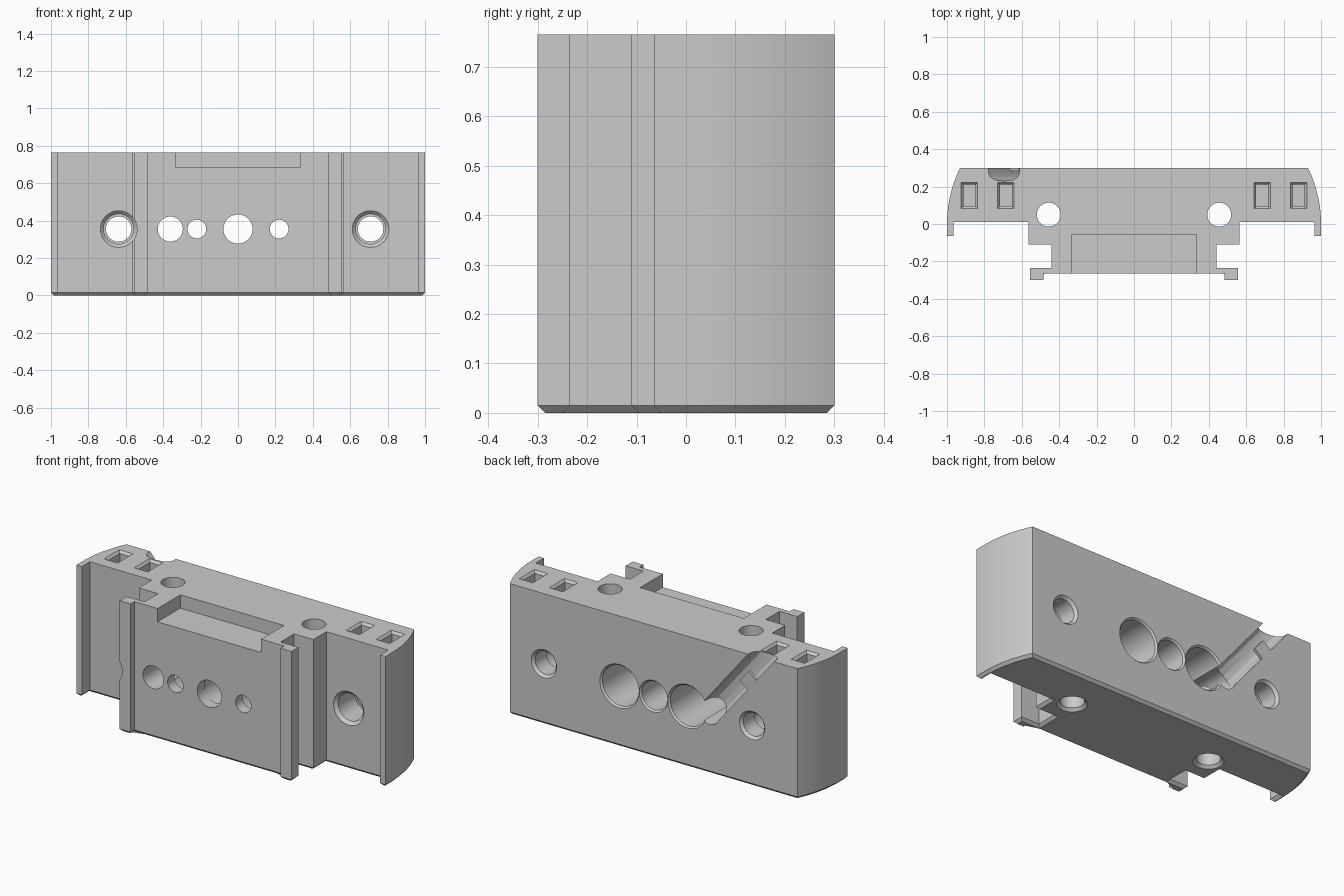
import bpy, bmesh, math
from mathutils import Vector

if "Cube" in bpy.data.objects:
    bpy.data.objects.remove(bpy.data.objects["Cube"])

H, CH = 0.765, 0.015          # height, bottom chamfer
AX_Z = 0.355                  # height of the front-to-back holes

grey = bpy.data.materials.new("light grey")
grey.diffuse_color = (0.6, 0.6, 0.6, 1)
grey.use_nodes = True
grey.node_tree.nodes["Principled BSDF"].inputs["Base Color"].default_value = grey.diffuse_color


def make_object(name, rings):
    """Loft closed rings of 3D points into a capped solid."""
    bm = bmesh.new()
    loops = [[bm.verts.new(p) for p in r] for r in rings]
    n = len(loops[0])
    for a, b in zip(loops, loops[1:]):
        for i in range(n):
            j = (i + 1) % n
            bm.faces.new((a[i], a[j], b[j], b[i]))
    bm.faces.new(loops[0][::-1])
    bm.faces.new(loops[-1])
    bmesh.ops.recalc_face_normals(bm, faces=bm.faces)
    me = bpy.data.meshes.new(name)
    bm.to_mesh(me)
    bm.free()
    me.materials.append(grey)
    ob = bpy.data.objects.new(name, me)
    bpy.context.collection.objects.link(ob)
    return ob


def inset(pts, d):
    """Mitred inward offset of a counter-clockwise outline."""
    out = []
    for i, p in enumerate(pts):
        a, p, b = Vector(pts[i - 1]), Vector(p), Vector(pts[(i + 1) % len(pts)])
        e1, e2 = (p - a).normalized(), (b - p).normalized()
        n1, n2 = Vector((-e1.y, e1.x)), Vector((-e2.y, e2.x))
        out.append(p + (n1 + n2) * d / (1 + n1.dot(n2)))
    return out


def cut(cutter):
    mod = body.modifiers.new("cut", 'BOOLEAN')
    mod.operation, mod.solver, mod.object = 'DIFFERENCE', 'EXACT', cutter
    bpy.context.view_layer.objects.active = body
    bpy.ops.object.modifier_apply(modifier=mod.name)
    bpy.data.objects.remove(cutter)


def turned(stations, place, n=48):
    """Cut a round stepped hole: stations are (position, radius) along its axis."""
    cut(make_object("hole_cutter", [
        [place(r * math.cos(i * math.tau / n), r * math.sin(i * math.tau / n), s)
         for i in range(n)] for s, r in stations]))


def cross_hole(x, stations):
    turned(stations, lambda a, b, s: (x + a, s, AX_Z + b))


def rect(cx, cy, hx, hy, z):
    return [(cx - hx, cy - hy, z), (cx + hx, cy - hy, z),
            (cx + hx, cy + hy, z), (cx - hx, cy + hy, z)]


# Main body: mirrored plan outline with curved ends, extruded, chamfered at the foot
half = [(.485, -.265), (.485, -.3), (.555, -.3), (.555, -.235), (.44, -.235),
        (.44, -.11), (.565, -.11), (.565, .01), (.965, .01), (.965, -.065), (1, -.065)]
R = .678
for i in range(13):
    y = .3 * i / 12
    half.append((1 - R + math.sqrt(R * R - y * y), y))
outline = half + [(-x, y) for x, y in reversed(half)]
body = make_object("main_body", [
    [(p[0], p[1], 0) for p in inset(outline, CH)],
    [(x, y, CH) for x, y in outline],
    [(x, y, H) for x, y in outline]])

# Shallow recess at the top of the front
cut(make_object("recess_cutter", [rect(0, -.255, .335, .2, .687), rect(0, -.255, .335, .2, 1)]))

# Rectangular pockets in the top with bevelled mouths
for x in (-.88, -.685, .685, .88):
    cut(make_object("pocket_cutter", [
        rect(x, .152, .032, .058, H - .16), rect(x, .152, .032, .058, H - .014),
        rect(x, .152, .044, .07, H), rect(x, .152, .044, .07, H + .05)]))

# Vertical through holes, flared at the bottom
for x in (-.456, .456):
    turned([(-.05, .08), (0, .08), (.016, .064), (1, .064)],
           lambda a, b, s: (x + a, .05 + b, s))

# Outer screw holes: wide at the front, small chamfer at the back
for x in (-.638, .709):
    cross_hole(x, [(-.4, .098), (.01, .098), (.028, .08), (.18, .08),
                   (.1801, .068), (.285, .068), (.3, .082), (.35, .082)])

# Stepped holes in the middle: (x, front radius, back radius)
for x, rf, rb in ((-.22, .05, .118), (0, .078, .083), (.22, .05, .118)):
    cross_hole(x, [(-.4, rf), (-.2, rf), (-.1999, rb), (.29, rb), (.3, rb + .009), (.35, rb + .009)])
cross_hole(-.362, [(-.4, .067), (.35, .067)])

# Slanted cable channel on the back, from the hole up to the top edge
START = Vector((-.362, 0, AX_Z))
ALONG = Vector((-.333, 0, .41)).normalized()
ACROSS = Vector((ALONG.z, 0, -ALONG.x)) * -1


def chan(u, y, t):
    return START + ACROSS * u + ALONG * t + Vector((0, y, 0))


section = [(-.064, .4), (-.064, .272), (-.056, .25), (-.036, .235), (0, .229),
           (.036, .235), (.056, .25), (.064, .272), (.064, .4)]
cut(make_object("channel_cutter", [[chan(u, y, t) for u, y in section] for t in (0, .75)]))

# Small retaining lip over one side of the channel
lip = make_object("cable_retaining_lip", [
    [chan(u, y, t) for u, y in ((0, .284), (.072, .284), (.072, .2995), (0, .2995))]
    for t in (.31, .4)])

# Smooth the round surfaces, keep edges crisp
bpy.ops.object.select_all(action='DESELECT')
body.select_set(True)
bpy.context.view_layer.objects.active = body
bpy.ops.object.shade_smooth_by_angle(angle=math.radians(25))
